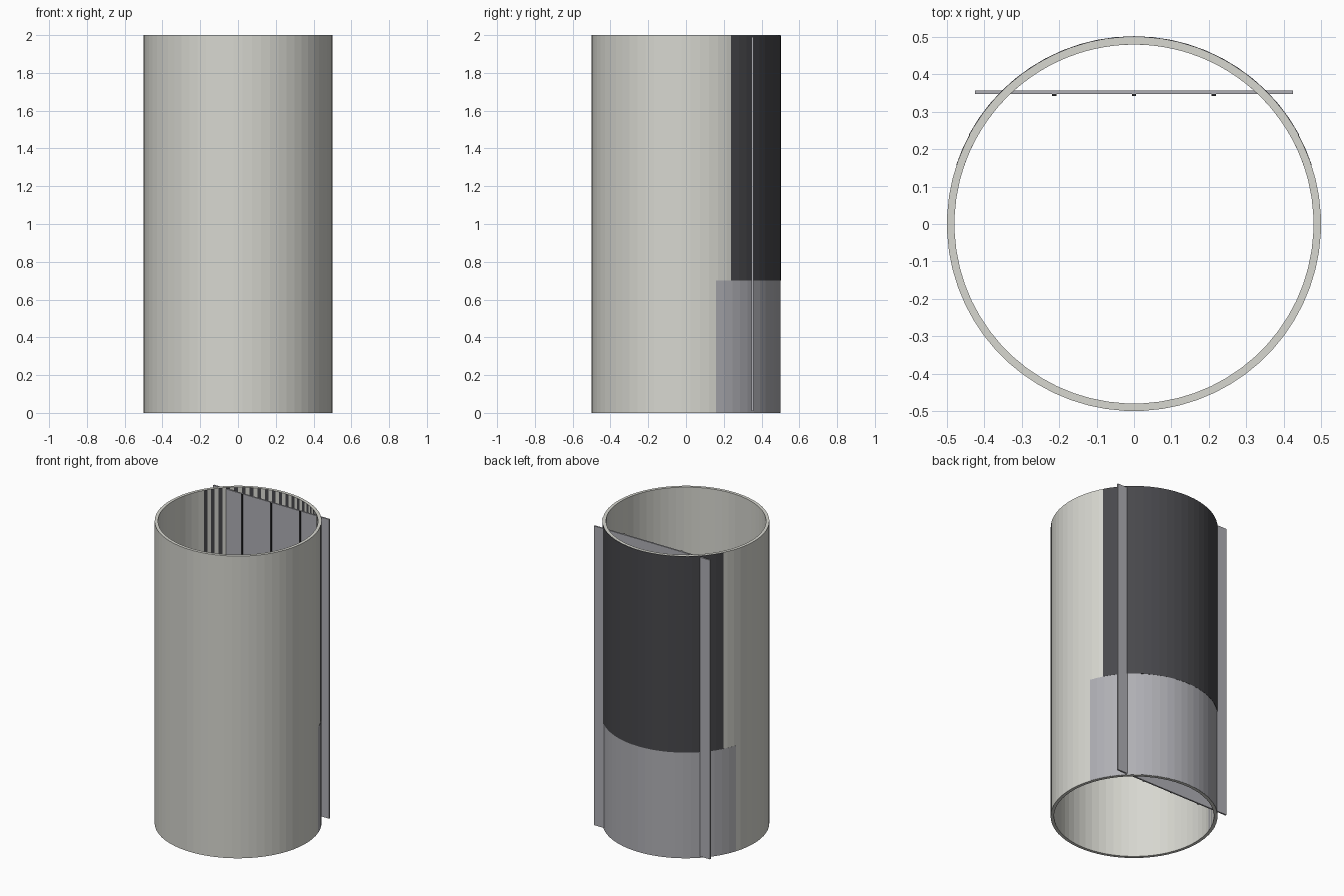
import bpy
import bmesh
from math import cos, sin, pi, tau

cube = bpy.data.objects.get("Cube")
if cube:
    bpy.data.objects.remove(cube, do_unlink=True)


def material(name, colour):
    mat = bpy.data.materials.new(name)
    mat.use_nodes = True
    mat.diffuse_color = (*colour, 1)
    mat.node_tree.nodes["Principled BSDF"].inputs["Base Color"].default_value = (*colour, 1)
    return mat


stone = material("warm light grey", (0.68, 0.68, 0.63))
grey = material("cool mid grey", (0.43, 0.43, 0.46))
charcoal = material("charcoal", (0.065, 0.065, 0.072))
black = material("near black", (0.02, 0.02, 0.022))


def finish(name, bm, mat):
    bmesh.ops.recalc_face_normals(bm, faces=bm.faces)
    mesh = bpy.data.meshes.new(name)
    bm.to_mesh(mesh)
    bm.free()
    mesh.materials.append(mat)
    obj = bpy.data.objects.new(name, mesh)
    bpy.context.collection.objects.link(obj)
    return obj


def shell(name, inner, outer, bottom, top, start, span, segments, mat):
    """Sweep a rectangular wall section around z; a full turn closes up."""
    bm = bmesh.new()
    closed = span >= tau
    section = [(inner, bottom), (outer, bottom), (outer, top), (inner, top)]
    rings = []
    for i in range(segments if closed else segments + 1):
        a = start + span * i / segments
        rings.append([bm.verts.new((r * cos(a), r * sin(a), z)) for r, z in section])
    for i in range(segments):
        p, q = rings[i], rings[(i + 1) % len(rings)]
        for j in range(4):
            k = (j + 1) % 4
            bm.faces.new((p[j], p[k], q[k], q[j]))
    if not closed:
        bm.faces.new(rings[0])
        bm.faces.new(rings[-1])
    return finish(name, bm, mat)


def box(name, centre, size, mat):
    bm = bmesh.new()
    bmesh.ops.create_cube(bm, size=1)
    bmesh.ops.scale(bm, vec=size, verts=bm.verts)
    bmesh.ops.translate(bm, vec=centre, verts=bm.verts)
    return finish(name, bm, mat)


# Open tube, turned half a facet so the wraps interleave with its inner wall
SIDES = 64
shell("tube_wall", 0.48, 0.5, 0, 2, pi / SIDES, tau, SIDES, stone)

# Curved claddings let into the back of the wall, centred on +y
for name, span, segments, outer, bottom, top, mat in (
        ("upper_back_cladding", 2.15, 22, 0.502, 0.7, 1.999, charcoal),
        ("lower_back_cladding", 2.5, 26, 0.501, 0.001, 0.7, grey)):
    shell(name, 0.48, outer, bottom, top, pi / 2 - span / 2, span, segments, mat)

# Flat partition passing through the wall, with three joint strips on its front
box("partition_panel", (0, 0.352, 1), (0.85, 0.01, 1.98), grey)
for side, x in (("right", -0.213), ("centre", 0), ("left", 0.213)):
    box(f"{side}_joint_strip", (x, 0.3445, 1), (0.012, 0.005, 1.98), black)
